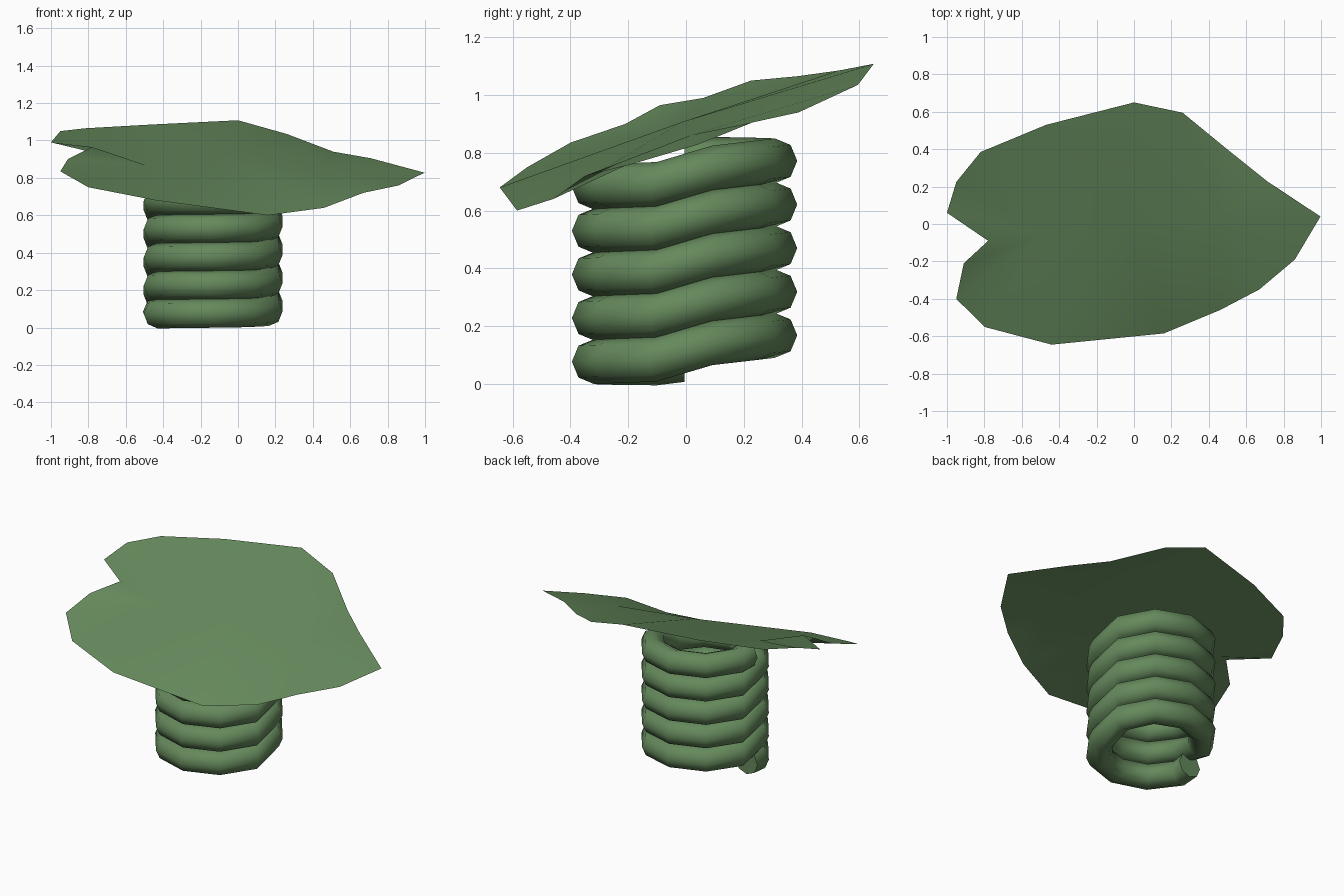
import bpy, bmesh, math

cube = bpy.data.objects.get("Cube")
if cube:
    bpy.data.objects.remove(cube, do_unlink=True)

green = bpy.data.materials.new("leaf_green")
green.use_nodes = True
colour = (0.13, 0.25, 0.107, 1)
green.diffuse_color = colour
bsdf = next(n for n in green.node_tree.nodes if n.type == 'BSDF_PRINCIPLED')
bsdf.inputs["Base Color"].default_value = colour


def finish(bm, name):
    mesh = bpy.data.meshes.new(name)
    bm.to_mesh(mesh)
    bm.free()
    obj = bpy.data.objects.new(name, mesh)
    bpy.context.collection.objects.link(obj)
    mesh.materials.append(green)
    bpy.ops.object.select_all(action='DESELECT')
    obj.select_set(True)
    bpy.context.view_layer.objects.active = obj
    bpy.ops.object.shade_smooth_by_angle(angle=math.radians(60))


# Coiled stem: an eight-sided tube on a ten-sided spiral of five turns
TURNS, PITCH, TUBE, SIDES = 5, 0.151, 0.078, 8
RADIUS, CX, CY = 0.312, -0.133, -0.005
turn_heights = [0.073, 0.075, 0.077, 0.08, 0.086, 0.143, 0.161, 0.168, 0.17, 0.173]

path = [(180, RADIUS * math.cos(math.pi / 10), 0.085)]
for t in range(TURNS):
    for i, h in enumerate(turn_heights):
        path.append((198 + 36 * i, RADIUS, h + PITCH * t))
path.append((180, RADIUS * math.cos(math.pi / 10), 0.78))

bm = bmesh.new()
rings = []
for deg, radius, z in path:
    a = math.radians(deg)
    ring = []
    for k in range(SIDES):
        b = 2 * math.pi * k / SIDES
        r = radius + TUBE * math.cos(b)
        ring.append(bm.verts.new((CX + r * math.cos(a), CY + r * math.sin(a),
                                  z + TUBE * math.sin(b))))
    rings.append(ring)
for r0, r1 in zip(rings, rings[1:]):
    for k in range(SIDES):
        n = (k + 1) % SIDES
        bm.faces.new((r0[k], r0[n], r1[n], r1[k]))
bm.faces.new(rings[0])
bm.faces.new(rings[-1][::-1])
bmesh.ops.recalc_face_normals(bm, faces=bm.faces)
finish(bm, "coiled_stem")

# Leaf: a thin tilted sheet, two lobes joined along a midrib
notch, tip = (-0.78, -0.09, 0.965), (0.997, 0.04, 0.828)
midrib = [(-0.49, -0.05, 0.867), (-0.05, -0.01, 0.908), (0.47, 0.02, 0.862)]
front_edge = [(-0.91, -0.21, 0.90), (-0.95, -0.40, 0.835), (-0.80, -0.55, 0.75),
              (-0.44, -0.645, 0.68), (0.16, -0.585, 0.60), (0.46, -0.46, 0.64),
              (0.67, -0.35, 0.72), (0.86, -0.19, 0.76)]
back_edge = [(-1.0, 0.06, 0.99), (-0.95, 0.225, 1.05), (-0.82, 0.385, 1.065),
             (-0.47, 0.53, 1.085), (0.0, 0.65, 1.108), (0.26, 0.595, 1.035),
             (0.51, 0.39, 0.94), (0.71, 0.23, 0.905)]

bm = bmesh.new()
n, t = bm.verts.new(notch), bm.verts.new(tip)
m0, m1, m2 = [bm.verts.new(p) for p in midrib]
for points, front in ((front_edge, True), (back_edge, False)):
    e = [bm.verts.new(p) for p in points]
    faces = [(n, e[0], m0), (e[0], e[1], m0), (e[1], e[2], m0), (e[2], e[3], m0),
             (e[3], m1, m0), (e[3], e[4], m1), (e[4], e[5], m1), (e[5], m2, m1),
             (e[5], e[6], m2), (e[6], e[7], m2), (e[7], t, m2)]
    for f in faces:
        bm.faces.new(f if front else f[::-1])
finish(bm, "leaf")
